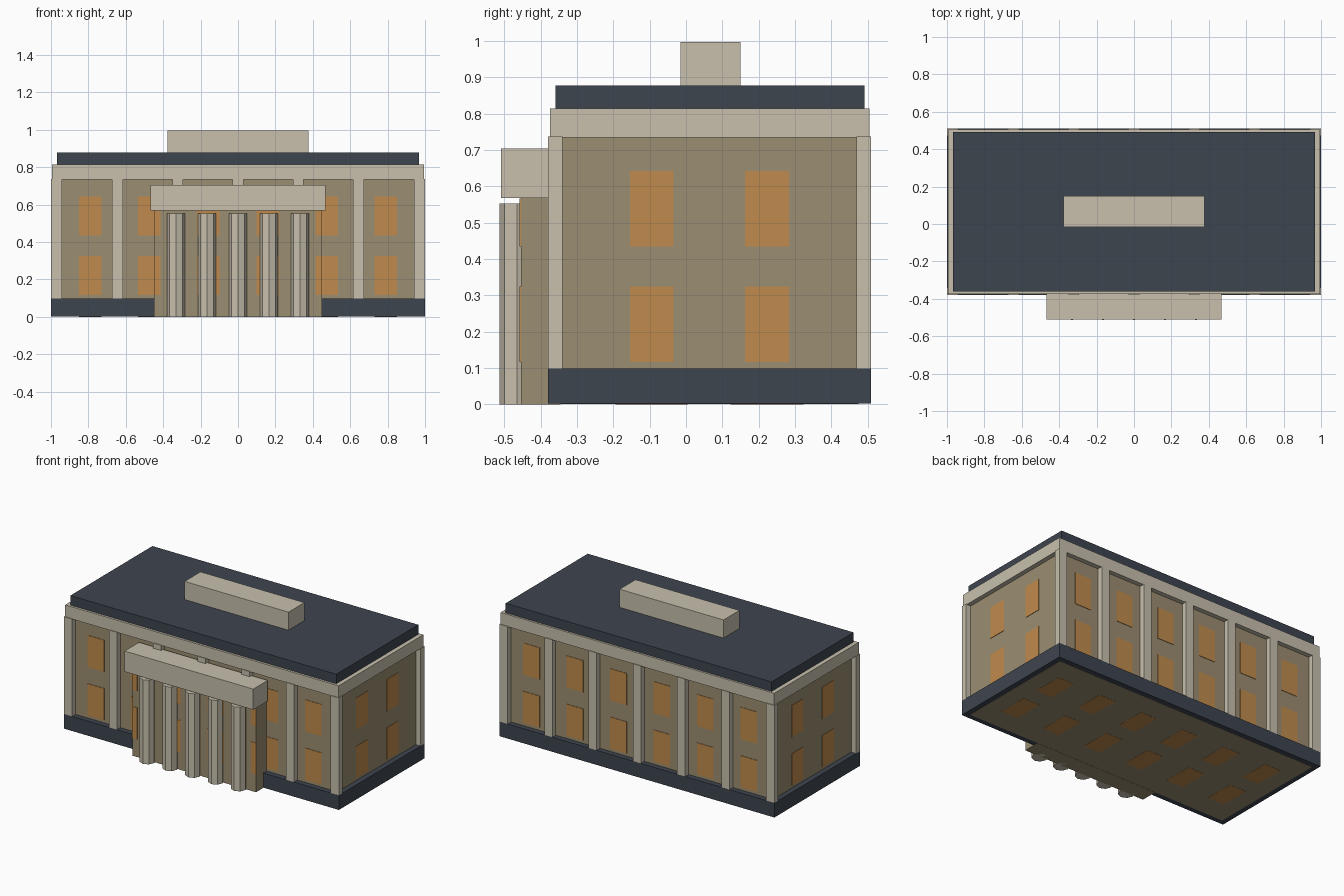
import bpy, bmesh, math
from mathutils import Matrix, Vector

if "Cube" in bpy.data.objects:
    bpy.data.objects.remove(bpy.data.objects["Cube"])


def material(name, rgb):
    m = bpy.data.materials.new(name)
    m.diffuse_color = (*rgb, 1)
    m.use_nodes = True
    m.node_tree.nodes["Principled BSDF"].inputs["Base Color"].default_value = m.diffuse_color
    return m


cream = material("cream stone", (0.58, 0.53, 0.42))
tan = material("tan wall", (0.33, 0.27, 0.165))
orange = material("amber window", (0.53, 0.26, 0.075))
dark = material("dark slate", (0.048, 0.058, 0.078))


def boxes(name, mat, items):
    """One object from several boxes, each (x0, x1, y0, y1, z0, z1)."""
    bm = bmesh.new()
    for x0, x1, y0, y1, z0, z1 in items:
        size = Matrix.Diagonal((x1 - x0, y1 - y0, z1 - z0, 1))
        mid = Vector(((x0 + x1) / 2, (y0 + y1) / 2, (z0 + z1) / 2))
        bmesh.ops.create_cube(bm, size=1, matrix=Matrix.Translation(mid) @ size)
    return finish(name, mat, bm)


def finish(name, mat, bm):
    me = bpy.data.meshes.new(name)
    bm.to_mesh(me)
    bm.free()
    me.materials.append(mat)
    ob = bpy.data.objects.new(name, me)
    bpy.context.collection.objects.link(ob)
    return ob


# Main extents
Y0, Y1 = -0.38, 0.51            # outer faces front and back
WX, WY0, WY1 = 0.965, -0.345, 0.475   # recessed wall planes
T = 0.003                       # window plate thickness

# Main masses
boxes("walls", tan, [(-WX, WX, WY0, WY1, 0.001, 0.8)])
boxes("plinth", dark, [(-1, 1, Y0, Y1, 0.002, 0.098)])
boxes("cornice", cream, [(-0.995, 0.995, -0.375, 0.505, 0.735, 0.815)])
boxes("roof", dark, [(-0.967, 0.967, -0.36, 0.492, 0.815, 0.878)])
boxes("roof_block", cream, [(-0.378, 0.378, -0.015, 0.15, 0.878, 0.997)])

# Pilasters: corner posts and five between, front and back
pil = []
for ya, yb in ((Y0, Y0 + 0.04), (Y1 - 0.04, Y1)):
    pil += [(-1, -0.94, ya, yb, 0.098, 0.738), (0.94, 1, ya, yb, 0.098, 0.738)]
    for i in range(-2, 3):
        x = i * 0.322
        pil.append((x - 0.029, x + 0.029, ya, yb, 0.098, 0.738))
boxes("pilasters", cream, pil)

# Windows: six columns front and back, two on each side, two rows
rows = ((0.117, 0.325), (0.434, 0.643))
cols = [(i - 2.5) * 0.316 for i in range(6)]
side_cols = (-0.094, 0.223)
hw = 0.06
wins = []
for za, zb in rows:
    for x in cols:
        wins.append((x - hw, x + hw, WY0 - T, WY0 + T, za, zb))
        wins.append((x - hw, x + hw, WY1 - T, WY1 + T, za, zb))
    for y in side_cols:
        wins.append((WX - T, WX + T, y - hw, y + hw, za, zb))
        wins.append((-WX - T, -WX + T, y - hw, y + hw, za, zb))
boxes("windows", orange, wins)

# Matching panels on the underside
boxes("underside_panels", orange,
      [(x - hw, x + hw, y - 0.1, y + 0.1, 0, 0.002) for x in cols for y in side_cols])

# Entrance porch: body, beam and window strips
PY = -0.455
boxes("porch_body", tan, [(-0.45, 0.45, PY, WY0, 0.0, 0.568)])
boxes("porch_beam", cream, [(-0.468, 0.468, -0.51, -0.36, 0.568, 0.704)])
boxes("porch_windows", orange,
      [(max(x - hw, -0.45), min(x + hw, 0.45), PY - T, PY + T, za, min(zb, 0.567))
       for x in cols[1:5] for za, zb in rows])

# Five octagonal porch columns
bm = bmesh.new()
for i in range(-2, 3):
    bmesh.ops.create_cone(bm, cap_ends=True, segments=8, radius1=0.048, radius2=0.048,
                          depth=0.553,
                          matrix=Matrix.Translation((i * 0.166, -0.466, 0.2765)))
finish("porch_columns", cream, bm)
